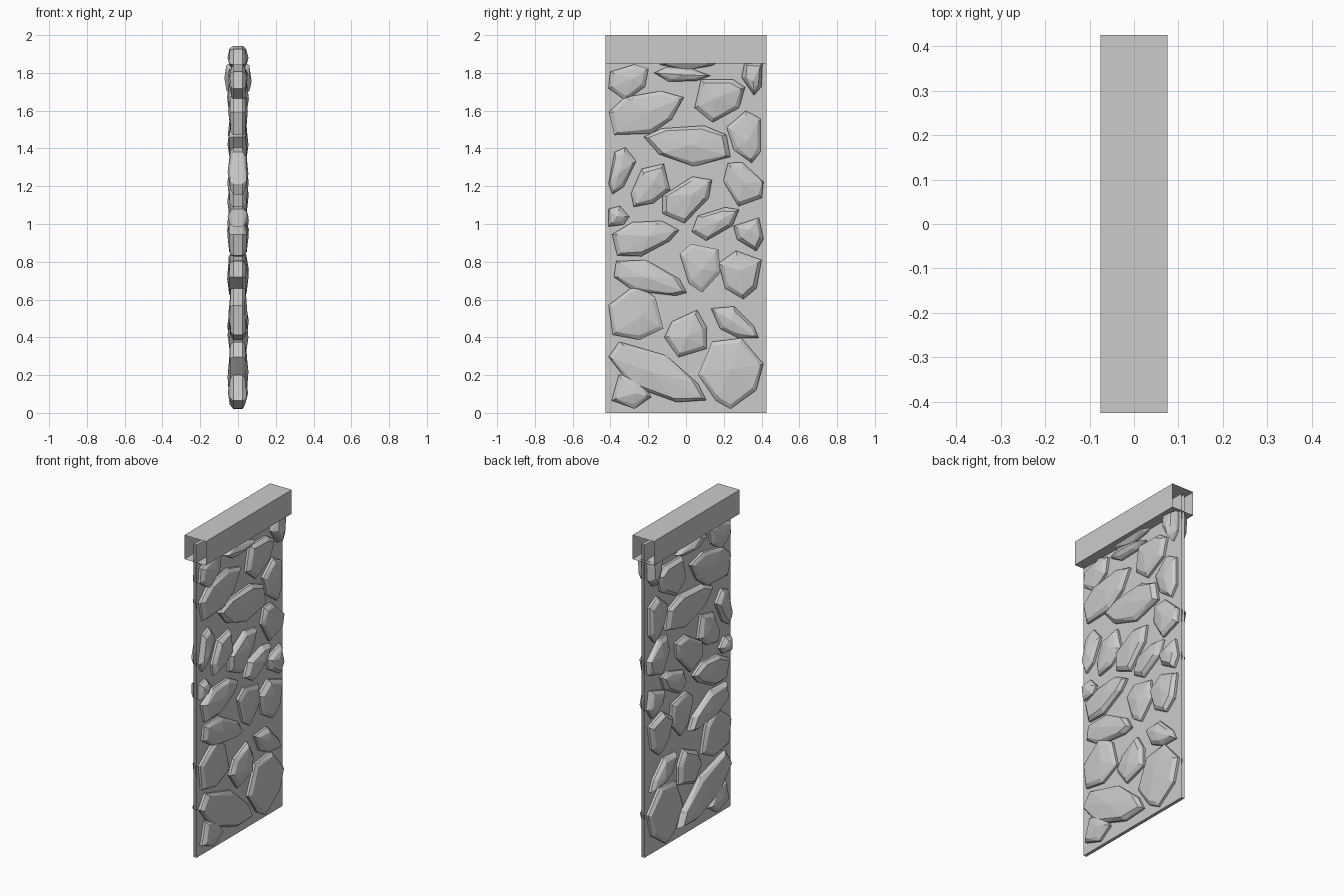
import bpy, bmesh, random
from math import sin, cos, tau, radians
from mathutils import Vector

if "Cube" in bpy.data.objects:
    bpy.data.objects.remove(bpy.data.objects["Cube"])

random.seed(11)
HALF = 0.425


def finish(name, bm):
    mesh = bpy.data.meshes.new(name)
    bm.to_mesh(mesh)
    bm.free()
    obj = bpy.data.objects.new(name, mesh)
    bpy.context.collection.objects.link(obj)
    return obj


# Open-ended rectangular tube along y
def sleeve(name, half_w, z0, z1):
    bm = bmesh.new()
    profile = [(-half_w, z0), (half_w, z0), (half_w, z1), (-half_w, z1)]
    near = [bm.verts.new((x, -HALF, z)) for x, z in profile]
    far = [bm.verts.new((x, HALF, z)) for x, z in profile]
    for i in range(4):
        j = (i + 1) % 4
        bm.faces.new((near[i], far[i], far[j], near[j]))
    bmesh.ops.recalc_face_normals(bm, faces=bm.faces)
    return finish(name, bm)


# Faceted stone running through the wall; narrow end points along the angle
def stone(name, y, z, length, width, angle):
    a = radians(angle)
    sides = 7 if length > 0.35 else 6 if length > 0.22 else 5
    depth = 0.072 if (z > 1.7 and y > 0.3) else random.uniform(0.05, 0.058)
    outline = []
    for i in range(sides):
        t = tau * (i + random.uniform(-0.22, 0.22)) / sides
        u = cos(t) * length / 2
        v = sin(t) * width * 0.56 * (1 - 0.3 * cos(t))
        outline.append(Vector((u * cos(a) - v * sin(a), u * sin(a) + v * cos(a))))
    bm = bmesh.new()

    def add(x, p):
        py = max(-0.41, min(0.41, y + p.x))
        bm.verts.new((x, py, max(0.02, z + p.y)))

    for side in (-1, 1):
        for p in outline:
            add(side * 0.025, p)
            inset = p * max(0.5, 1 - 0.024 / p.length)
            add(side * (depth - random.uniform(0.008, 0.016)), inset)
        slide = random.uniform(-0.12, 0.12) * length
        add(side * depth, Vector((cos(a), sin(a))) * slide)
    hull = bmesh.ops.convex_hull(bm, input=bm.verts)
    loose = [v for v in bm.verts if not v.link_faces]
    bmesh.ops.delete(bm, geom=loose, context='VERTS')
    bmesh.ops.dissolve_limit(bm, angle_limit=radians(3), verts=bm.verts, edges=bm.edges)
    bmesh.ops.recalc_face_normals(bm, faces=bm.faces)
    return finish(name, bm)


# Mortar core and capping
sleeve("mortar_wall", 0.01, 0.0, 1.96)
sleeve("cap", 0.075, 1.85, 2.0)

# Stones: y, z, length, width, direction of the narrow end
STONES = [
    (-.29, .11, .22, .17, -15), (-.15, .20, .58, .20, -28), (.24, .21, .38, .31, -85),
    (-.26, .52, .32, .26, -20), (.01, .42, .27, .20, 75), (.26, .475, .30, .12, -35),
    (-.19, .71, .42, .15, -18), (.08, .77, .27, .20, -80), (.29, .73, .26, .21, -90),
    (-.22, .93, .38, .16, 15), (.16, 1.01, .28, .13, 25), (.34, .95, .20, .14, -70),
    (-.365, 1.04, .13, .11, 0), (-.35, 1.28, .26, .12, 250), (-.19, 1.20, .28, .16, 230),
    (.01, 1.14, .32, .18, 40), (.30, 1.22, .26, .19, 130), (.01, 1.42, .48, .19, 173),
    (.32, 1.46, .28, .17, -80), (-.21, 1.59, .43, .20, 20), (.18, 1.67, .29, .21, 15),
    (-.30, 1.76, .24, .16, 25), (-.02, 1.79, .30, .07, -3), (.355, 1.78, .20, .11, -90),
    (.03, 1.88, .38, .11, 0),
]
for n, data in enumerate(STONES, 1):
    stone(f"stone_{n:02d}", *data)
